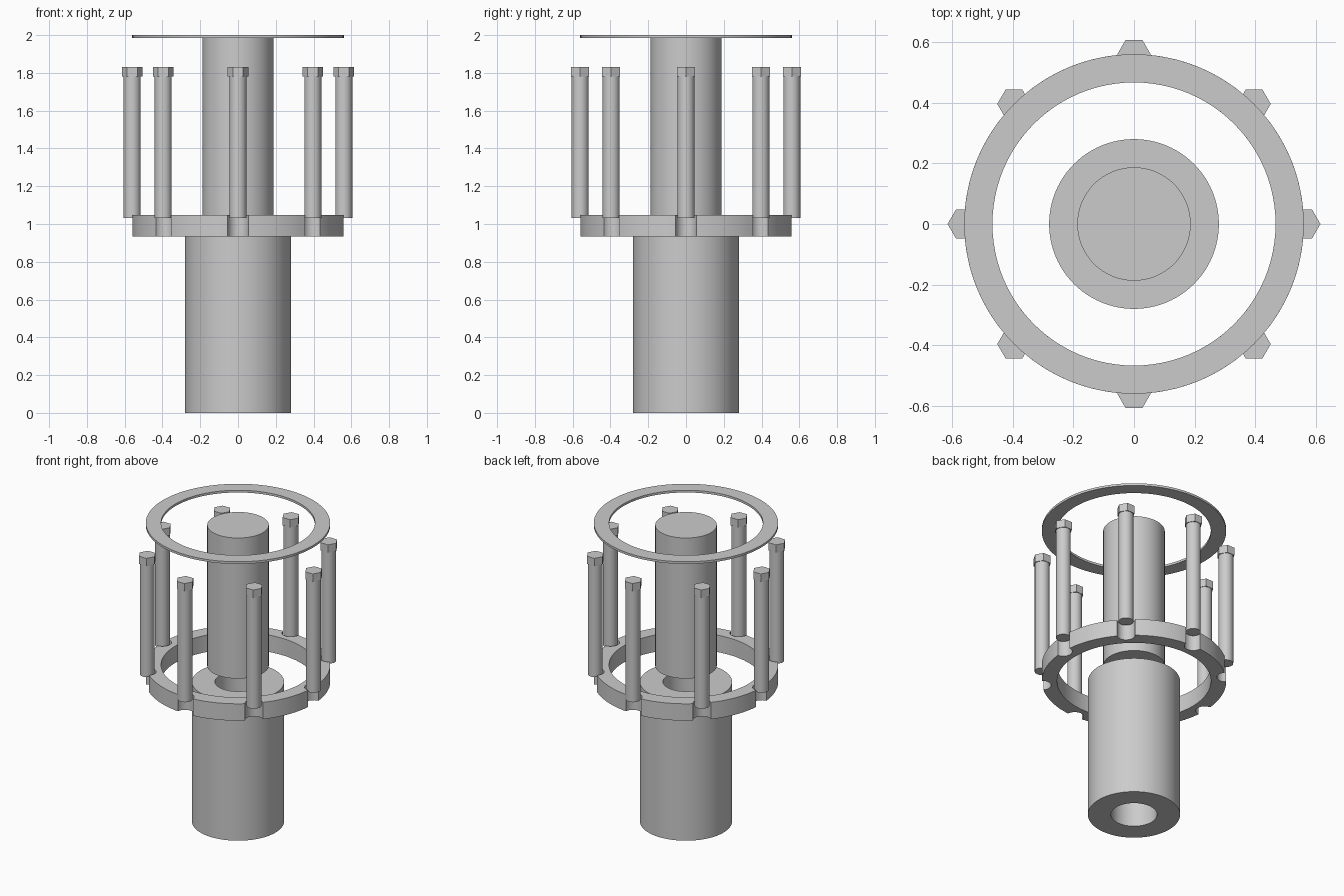
import bpy, bmesh
from math import sin, cos, pi, asin, atan2, hypot, radians

cube = bpy.data.objects.get("Cube")
if cube:
    bpy.data.objects.remove(cube, do_unlink=True)

steel = bpy.data.materials.new("plain grey")
steel.use_nodes = True
GREY = (0.6, 0.6, 0.6, 1)
steel.diffuse_color = GREY
steel.node_tree.nodes["Principled BSDF"].inputs["Base Color"].default_value = GREY

RING_R, RING_IN = 0.56, 0.467
NOTCH_R = 0.055
BOLTS = 8
STEP = 2 * pi / BOLTS


def finish(name, bm):
    """Turn a bmesh into a shaded, coloured object."""
    bmesh.ops.recalc_face_normals(bm, faces=bm.faces)
    mesh = bpy.data.meshes.new(name)
    bm.to_mesh(mesh)
    bm.free()
    mesh.materials.append(steel)
    obj = bpy.data.objects.new(name, mesh)
    bpy.context.collection.objects.link(obj)
    bpy.ops.object.select_all(action="DESELECT")
    obj.select_set(True)
    bpy.context.view_layer.objects.active = obj
    bpy.ops.object.shade_smooth_by_angle(angle=radians(30))
    return obj


def hollow(name, outline, inner, z0, z1):
    """Ring from a polar outline (angle, radius) with a round bore."""
    bm = bmesh.new()
    loops = []
    for z, bore in ((z0, False), (z1, False), (z1, True), (z0, True)):
        loops.append([bm.verts.new(((inner if bore else r) * cos(a),
                                    (inner if bore else r) * sin(a), z))
                      for a, r in outline])
    n = len(outline)
    for k in range(4):
        a, b = loops[k], loops[(k + 1) % 4]
        for i in range(n):
            j = (i + 1) % n
            bm.faces.new((a[i], a[j], b[j], b[i]))
    return finish(name, bm)


def add_cylinder(bm, x, y, r, z0, z1, sides):
    """Capped prism; its first corner points along +x."""
    rims = [[bm.verts.new((x + r * cos(2 * pi * i / sides),
                           y + r * sin(2 * pi * i / sides), z))
             for i in range(sides)] for z in (z0, z1)]
    low, high = rims
    bm.faces.new(low[::-1])
    bm.faces.new(high)
    for i in range(sides):
        j = (i + 1) % sides
        bm.faces.new((low[i], low[j], high[j], high[i]))


def circle(r, n=96):
    return [(2 * pi * i / n, r) for i in range(n)]


def notched_outline():
    """Outer edge with a half-round bolt notch at every bolt position."""
    half = 2 * asin(NOTCH_R / (2 * RING_R))
    pts = []
    for k in range(BOLTS):
        mid = k * STEP
        pts.append((mid - half, RING_R))
        for i in range(1, 12):
            t = pi * i / 12
            px = RING_R - NOTCH_R * sin(t)
            py = -NOTCH_R * cos(t)
            pts.append((mid + atan2(py, px), hypot(px, py)))
        for i in range(12):
            pts.append((mid + half + (STEP - 2 * half) * i / 12, RING_R))
    return pts


# Lower tube, notched clamp ring and thin top ring
hollow("lower_tube", circle(0.28), 0.14, 0, 0.935)
hollow("notched_ring", notched_outline(), RING_IN, 0.935, 1.048)
hollow("thin_top_ring", circle(RING_R), RING_IN, 1.985, 2)

# Solid central shaft floating above the tube
bm = bmesh.new()
add_cylinder(bm, 0, 0, 0.187, 1.043, 1.985, 96)
finish("central_shaft", bm)

# Hex-headed bolts, all heads turned the same way
for k in range(BOLTS):
    x, y = RING_R * cos(k * STEP), RING_R * sin(k * STEP)
    bm = bmesh.new()
    add_cylinder(bm, x, y, 0.045, 1.032, 1.78, 32)
    add_cylinder(bm, x, y, 0.055, 1.78, 1.832, 6)
    finish(f"bolt_{k + 1}", bm)
